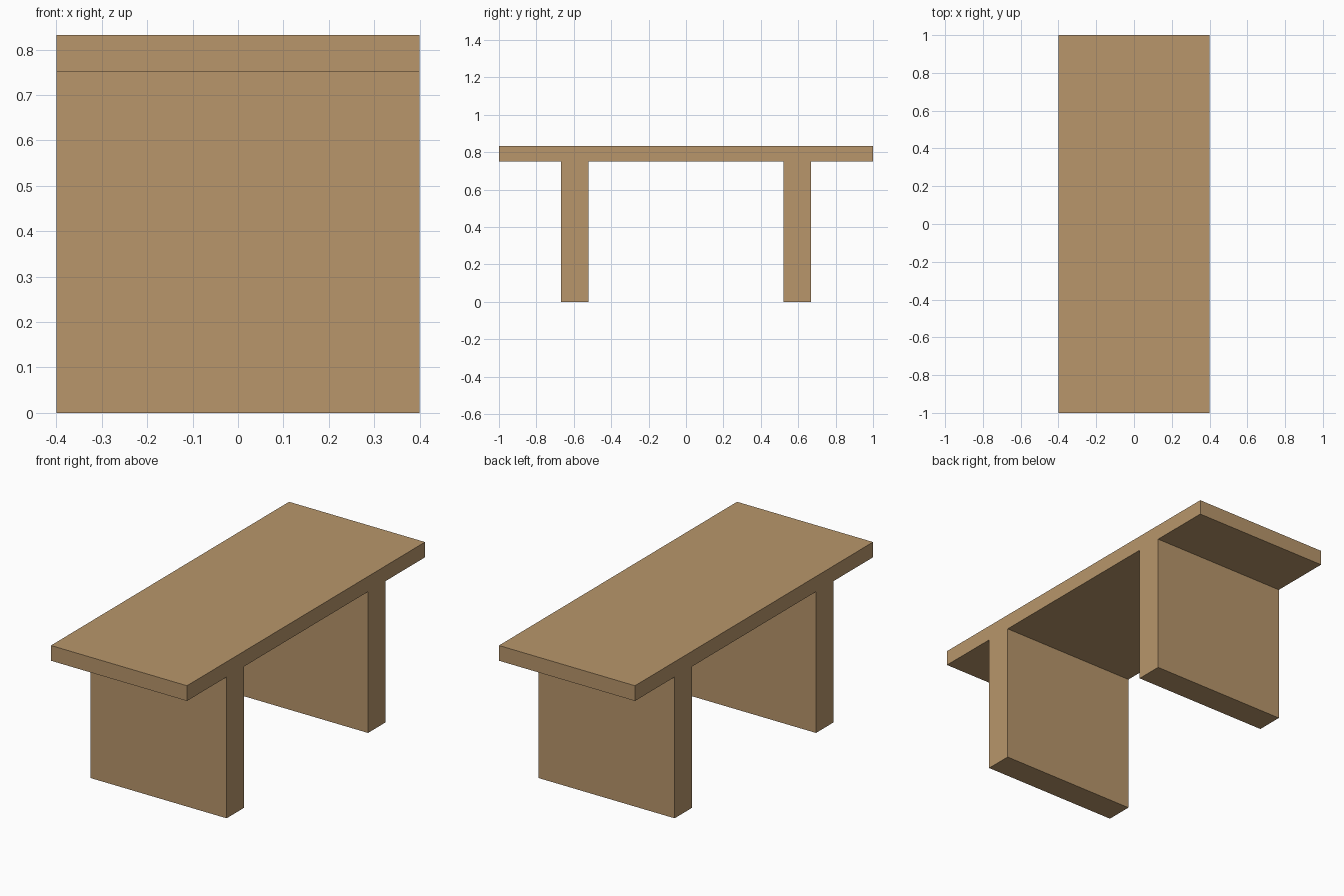
import bpy, bmesh
from mathutils import Vector

if "Cube" in bpy.data.objects:
    bpy.data.objects.remove(bpy.data.objects["Cube"])

HALF_WIDTH = 0.4
TOP_Z, UNDER_Z = 0.832, 0.751
LEG_IN, LEG_OUT, END = 0.521, 0.667, 1.0

wood = bpy.data.materials.new("light_wood")
wood.diffuse_color = (0.479, 0.305, 0.147, 1)
wood.use_nodes = True
wood.node_tree.nodes["Principled BSDF"].inputs["Base Color"].default_value = wood.diffuse_color

# Side profile (y, z): right half, then mirrored for the left half
half = [(LEG_IN, UNDER_Z), (LEG_IN, 0), (LEG_OUT, 0),
        (LEG_OUT, UNDER_Z), (END, UNDER_Z), (END, TOP_Z)]
profile = half + [(-y, z) for y, z in reversed(half)]

# Bench: slab top and two flush slab legs, extruded across the width
bm = bmesh.new()
face = bm.faces.new([bm.verts.new((-HALF_WIDTH, y, z)) for y, z in profile])
result = bmesh.ops.extrude_face_region(bm, geom=[face], use_keep_orig=True)
moved = [v for v in result["geom"] if isinstance(v, bmesh.types.BMVert)]
bmesh.ops.translate(bm, verts=moved, vec=Vector((2 * HALF_WIDTH, 0, 0)))
bmesh.ops.recalc_face_normals(bm, faces=bm.faces)

mesh = bpy.data.meshes.new("bench")
bm.to_mesh(mesh)
bm.free()
mesh.materials.append(wood)
bpy.context.collection.objects.link(bpy.data.objects.new("bench", mesh))
